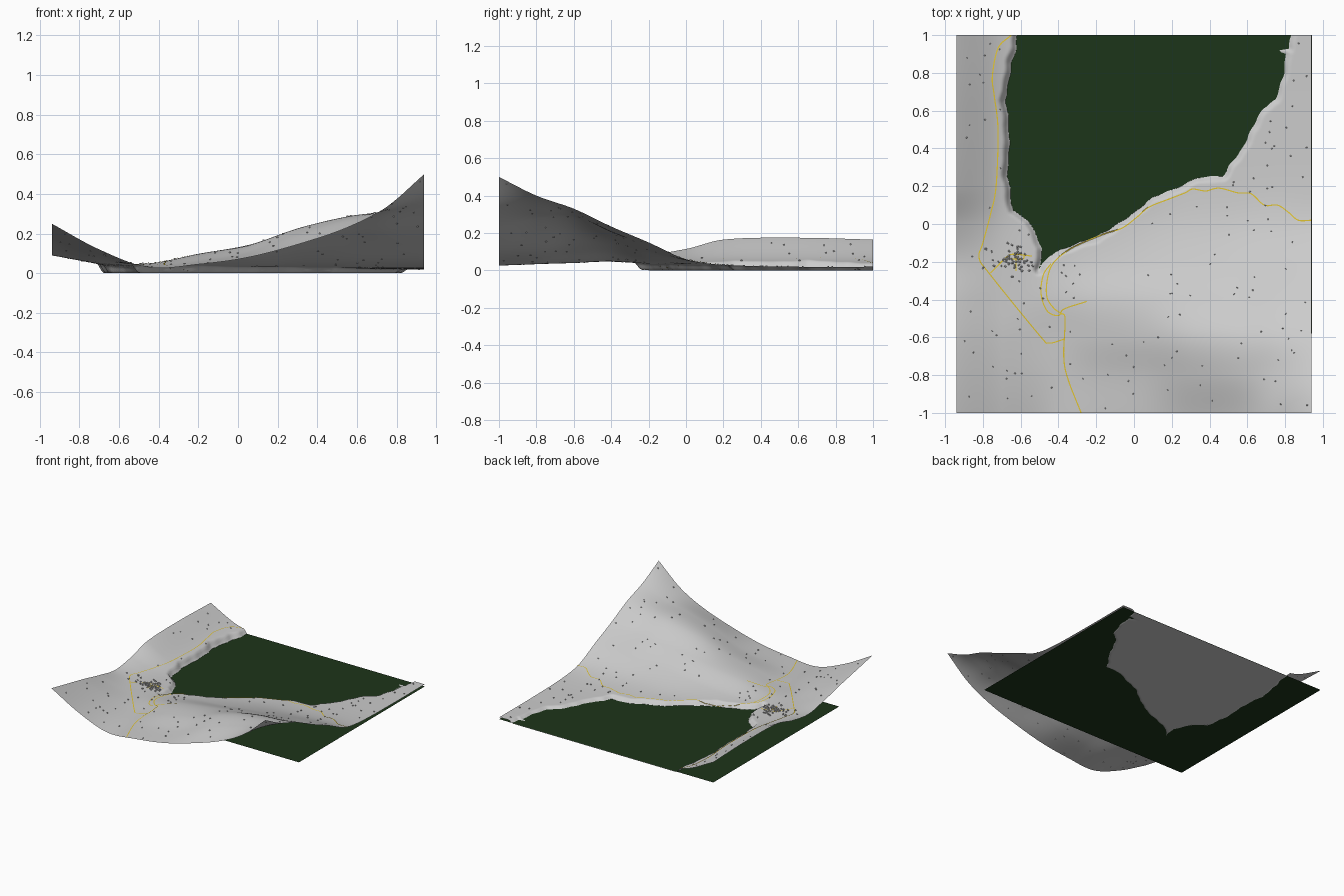
import bpy, bmesh, math, random
from mathutils import Vector

if "Cube" in bpy.data.objects:
    bpy.data.objects.remove(bpy.data.objects["Cube"])

random.seed(4)
XS = [-.94, -.7, -.45, -.2, .05, .3, .55, .75, .94]
YS = [-1, -.8, -.6, -.4, -.2, 0, .2, .6, 1]
# coarse land heights, one row per y
LAND = [
    [.25, .12, .03, .045, .08, .145, .23, .335, .50],
    [.21, .10, .035, .06, .105, .20, .275, .32, .40],
    [.17, .08, .04, .09, .14, .225, .28, .30, .33],
    [.125, .06, .05, .095, .13, .17, .20, .21, .235],
    [.09, .05, .035, .05, .07, .10, .12, .135, .15],
    [.115, .045, .03, .03, .035, .05, .055, .06, .06],
    [.165, .05, .03, .03, .03, .03, .03, .03, .03],
    [.175, .05, .02, .02, .02, .02, .02, .02, .02],
    [.165, .05, .02, .02, .02, .02, .02, .02, .02],
]
SHORE = [(-.62, 1.2), (-.62, .93), (-.65, .85), (-.68, .65), (-.66, .5), (-.67, .25),
         (-.64, .07), (-.56, .02), (-.52, -.06), (-.485, -.13), (-.505, -.24),
         (-.45, -.17), (-.38, -.13), (-.2, -.07), (0, .06), (.1, .14), (.2, .18),
         (.33, .245), (.47, .255), (.5, .31), (.57, .4), (.62, .5), (.68, .61),
         (.75, .66), (.79, .8), (.8, .9), (.74, .92), (.82, .93), (.85, 1.2)]


def hermite(ks, vs, t):
    """Smooth interpolation through values vs at knots ks."""
    n = len(ks)
    i = 0
    while i < n - 2 and t > ks[i + 1]:
        i += 1

    def slope(j):
        a, b = max(j - 1, 0), min(j + 1, n - 1)
        return (vs[b] - vs[a]) / (ks[b] - ks[a])
    h = ks[i + 1] - ks[i]
    s = (t - ks[i]) / h
    return ((2*s**3 - 3*s*s + 1) * vs[i] + (s**3 - 2*s*s + s) * h * slope(i)
            + (3*s*s - 2*s**3) * vs[i + 1] + (s**3 - s*s) * h * slope(i + 1))


def shore_distance(x, y):
    """Distance to the shoreline, negative in the lake."""
    inside, best = False, 9.0
    for (ax, ay), (bx, by) in zip(SHORE, SHORE[1:] + SHORE[:1]):
        if (ay > y) != (by > y) and x < ax + (y - ay) * (bx - ax) / (by - ay):
            inside = not inside
        dx, dy = bx - ax, by - ay
        t = max(0, min(1, ((x - ax) * dx + (y - ay) * dy) / (dx*dx + dy*dy)))
        best = min(best, math.hypot(x - ax - t * dx, y - ay - t * dy))
    return -best if inside else best


def height(x, y):
    d = shore_distance(x, y) + .005 * math.sin(37 * x + 9 * y) * math.sin(41 * y)
    s = max(0, min(1, (d + .008) / .04))
    if s == 0:
        return 0.0
    z = hermite(YS, [hermite(XS, row, x) for row in LAND], y)
    return max(z, .012) * s * s * (3 - 2 * s)


def make(name, verts, faces, color=None):
    me = bpy.data.meshes.new(name)
    me.from_pydata(verts, [], faces)
    ob = bpy.data.objects.new(name, me)
    bpy.context.collection.objects.link(ob)
    if color:
        m = bpy.data.materials.new(name + "_material")
        m.diffuse_color = (*color, 1)
        m.use_nodes = True
        m.node_tree.nodes["Principled BSDF"].inputs["Base Color"].default_value = m.diffuse_color
        me.materials.append(m)
    return ob


# terrain with a flat lake bed
NX, NY = 188, 200
verts = []
for j in range(NY + 1):
    for i in range(NX + 1):
        x, y = -.94 + 1.88 * i / NX, -1 + 2 * j / NY
        verts.append((x, y, height(x, y)))
W = NX + 1
faces = [(j*W + i, j*W + i + 1, (j+1)*W + i + 1, (j+1)*W + i)
         for j in range(NY) for i in range(NX)]
make("terrain", verts, faces).data.shade_smooth()

# water sheet, stopping short of the front edge
make("water", [(-.94, -.58, .004), (.942, -.58, .004), (.942, 1, .004), (-.94, 1, .004)],
     [(0, 1, 2, 3)], (.012, .035, .01))

# roads as thin ribbons draped over the land
ROADS = {
    "west_road": [(-.65, 1), (-.72, .93), (-.75, .78), (-.74, .68), (-.72, .5), (-.73, .2),
                  (-.76, .05), (-.8, -.1), (-.82, -.18), (-.76, -.27), (-.5, -.59),
                  (-.45, -.63), (-.37, -.61)],
    "south_road": [(-.28, -1), (-.35, -.82), (-.372, -.7), (-.365, -.5), (-.39, -.475)],
    "coast_road": [(.94, .02), (.87, .02), (.82, .06), (.76, .1), (.69, .1), (.62, .16),
                   (.55, .165), (.45, .19), (.38, .175), (.31, .185), (.27, .165), (.18, .13),
                   (.08, .09), (.02, .04), (-.06, -.02), (-.15, -.05), (-.25, -.09),
                   (-.35, -.14), (-.43, -.21), (-.46, -.3), (-.46, -.39), (-.42, -.45),
                   (-.37, -.48)],
    "harbour_road": [(-.44, -.21), (-.48, -.27), (-.492, -.37), (-.46, -.46), (-.4, -.485),
                     (-.37, -.45), (-.25, -.41)],
    "village_street": [(-.76, -.26), (-.68, -.18), (-.64, -.16), (-.54, -.17)],
    "village_lane": [(-.625, -.16), (-.625, -.25)],
    "village_yard": [(-.65, -.185), (-.59, -.185), (-.58, -.165)],
}
for name, pts in ROADS.items():
    ks = list(range(len(pts)))
    n = 8 * (len(pts) - 1)
    path = [Vector((hermite(ks, [p[0] for p in pts], 1.0 * k / 8),
                    hermite(ks, [p[1] for p in pts], 1.0 * k / 8))) for k in range(n + 1)]
    rv = []
    for k, p in enumerate(path):
        d = (path[min(k + 1, n)] - path[max(k - 1, 0)]).normalized()
        side = Vector((-d.y, d.x)) * .003
        for q in (p + side, p - side):
            rv.append((q.x, q.y, height(p.x, p.y) + .003))
    make(name, rv, [(2*k, 2*k + 1, 2*k + 3, 2*k + 2) for k in range(n)], (.75, .55, .03))


def house(verts, faces, x, y, w, d, h):
    """Small gabled house turned at random."""
    a, z, b = random.uniform(0, math.pi), height(x, y) - .002, len(verts)
    prof = [(-d, 0), (d, 0), (d, h), (0, h * 1.5), (-d, h)]
    for s in (-w, w):
        for v, e in prof:
            verts.append((x + s * math.cos(a) - v * math.sin(a),
                          y + s * math.sin(a) + v * math.cos(a), z + e))
    faces.append(tuple(b + k for k in range(4, -1, -1)))
    faces.append(tuple(b + 5 + k for k in range(5)))
    faces.extend((b + k, b + (k+1) % 5, b + 5 + (k+1) % 5, b + 5 + k) for k in range(5))


def scatter(name, count, place, w, d, h):
    v, f = [], []
    while count:
        x, y = place()
        if abs(x) < .92 and abs(y) < .98 and shore_distance(x, y) > .03:
            house(v, f, x, y, w, d, h)
            count -= 1
    make(name, v, f)


# village cluster and lone cottages across the hills
scatter("village_houses", 55,
        lambda: (random.gauss(-.63, .06), random.gauss(-.19, .035)), .006, .004, .007)
scatter("scattered_cottages", 130,
        lambda: (random.uniform(-.92, .92), random.uniform(-.98, .98)), .004, .003, .005)
